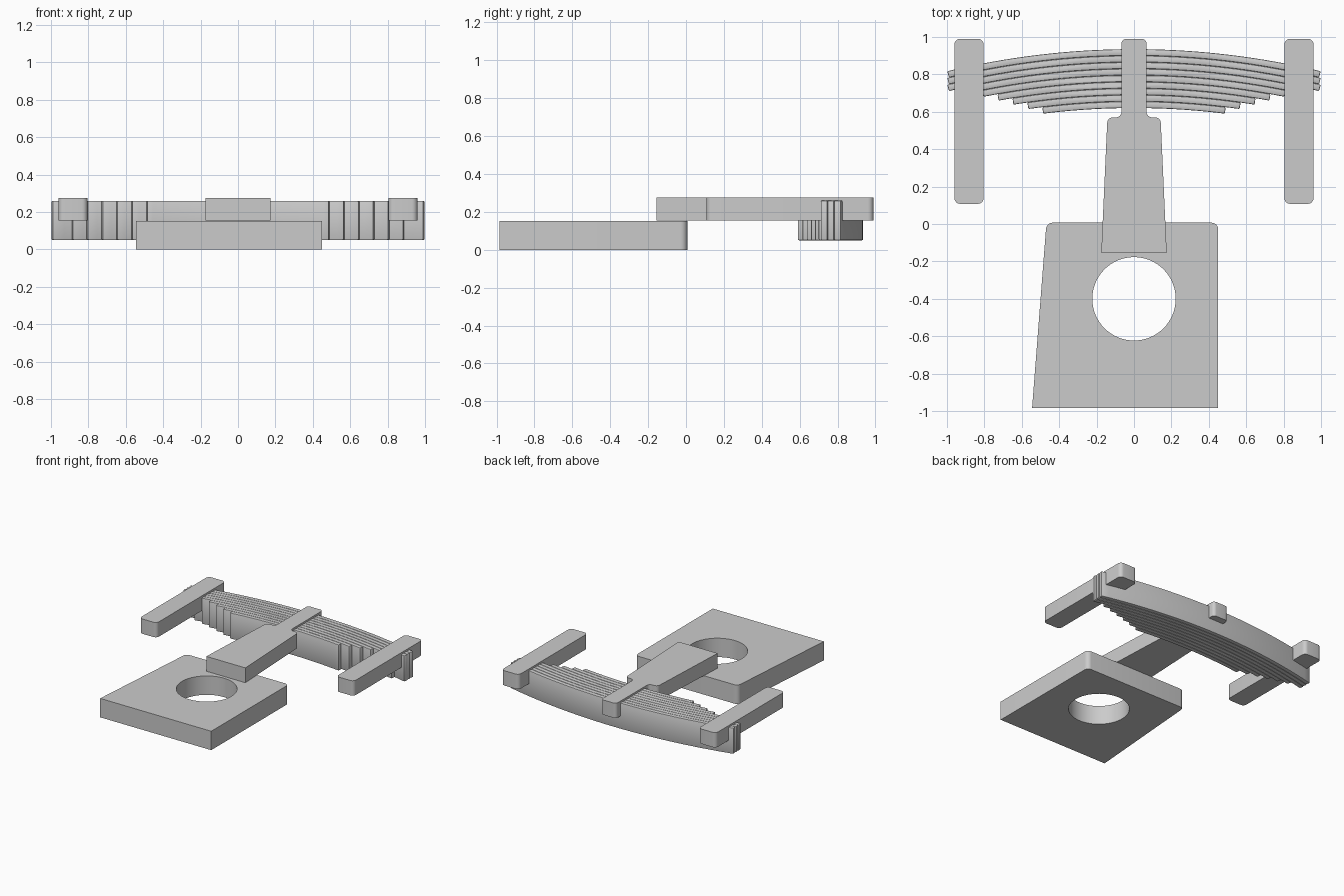
import bpy, bmesh, math
from mathutils import Vector

cube = bpy.data.objects.get("Cube")
if cube:
    bpy.data.objects.remove(cube, do_unlink=True)

GREY = (0.6, 0.6, 0.6, 1.0)
steel = bpy.data.materials.new("steel_grey")
steel.use_nodes = True
steel.diffuse_color = GREY
steel.node_tree.nodes["Principled BSDF"].inputs["Base Color"].default_value = GREY


def rounded(corners, steps=6):
    """Outline from (x, y, radius) corners, each filleted with a true arc."""
    out = []
    for i, (x, y, r) in enumerate(corners):
        p = Vector((x, y))
        if r == 0:
            out.append(p)
            continue
        a = (Vector(corners[i - 1][:2]) - p).normalized()
        b = (Vector(corners[(i + 1) % len(corners)][:2]) - p).normalized()
        half = a.angle(b) / 2
        centre = p + (a + b).normalized() * (r / math.sin(half))
        start = (p + a * (r / math.tan(half)) - centre).normalized()
        end = (p + b * (r / math.tan(half)) - centre).normalized()
        for k in range(steps + 1):
            out.append(centre + start.slerp(end, k / steps).normalized() * r)
    return out


def circle(cx, cy, r, n=64):
    return [Vector((cx + r * math.cos(math.tau * k / n),
                    cy + r * math.sin(math.tau * k / n))) for k in range(n)]


def extrude(name, outline, z0, z1, hole=None, bevel=0):
    """Flat outline, with an optional hole, raised from z0 to z1."""
    bm = bmesh.new()
    loops = [[bm.verts.new((p.x, p.y, z0)) for p in pts]
             for pts in (outline, hole) if pts]
    if hole:
        edges = [bm.edges.new((l[i - 1], l[i])) for l in loops for i in range(len(l))]
        bmesh.ops.triangle_fill(bm, edges=edges, use_beauty=True)
    else:
        bm.faces.new(loops[0])
    res = bmesh.ops.extrude_face_region(bm, geom=bm.faces[:])
    top = [v for v in res["geom"] if isinstance(v, bmesh.types.BMVert)]
    bmesh.ops.translate(bm, verts=top, vec=(0, 0, z1 - z0))
    bmesh.ops.recalc_face_normals(bm, faces=bm.faces[:])
    mesh = bpy.data.meshes.new(name)
    bm.to_mesh(mesh)
    bm.free()
    mesh.materials.append(steel)
    obj = bpy.data.objects.new(name, mesh)
    bpy.context.collection.objects.link(obj)
    bpy.ops.object.select_all(action="DESELECT")
    obj.select_set(True)
    bpy.context.view_layer.objects.active = obj
    if bevel:
        mod = obj.modifiers.new("soft_edges", "BEVEL")
        mod.width = bevel
        mod.segments = 2
        mod.limit_method = "ANGLE"
        bpy.ops.object.modifier_apply(modifier=mod.name)
    bpy.ops.object.shade_smooth_by_angle(angle=math.radians(30))


# Base plate with one slanted side and a round hole
plate = [(-0.545, -0.985, 0), (0.45, -0.985, 0), (0.45, 0.007, 0.035), (-0.468, 0.007, 0.035)]
extrude("base_plate", rounded(plate), 0, 0.153, hole=circle(0, -0.4, 0.223))

# Tapered arm with a narrow neck, mirrored about the middle
half_arm = [(0.175, -0.155, 0), (0.142, 0.57, 0.03), (0.067, 0.57, 0.03), (0.067, 0.99, 0.025)]
arm = half_arm + [(-x, y, r) for x, y, r in reversed(half_arm)]
extrude("centre_arm", rounded(arm), 0.155, 0.275)

# Side bars across the spring ends
for side, cx in (("left", 0.882), ("right", -0.882)):
    w, r = 0.078, 0.03
    bar = [(cx - w, 0.108, r), (cx + w, 0.108, r), (cx + w, 0.99, r), (cx - w, 0.99, r)]
    extrude(side + "_bar", rounded(bar), 0.155, 0.275)

# Stacked leaf spring: concentric strips, shorter towards the front
RADIUS, CREST, THICK, STEPS = 4.27, 0.935, 0.035, 32
for i in range(9):
    half_length = 0.998 if i < 3 else 0.89 - 0.08 * (i - 3)
    outer = RADIUS - THICK * i
    span = math.asin(half_length / outer)
    strip = []
    for radius, way in ((outer, 1), (outer - THICK, -1)):
        for k in range(STEPS + 1):
            a = way * span * (1 - 2 * k / STEPS)
            strip.append(Vector((radius * math.sin(a),
                                 CREST - RADIUS + radius * math.cos(a))))
    extrude(f"spring_leaf_{i + 1}", strip, 0.05, 0.26, bevel=0.006)
